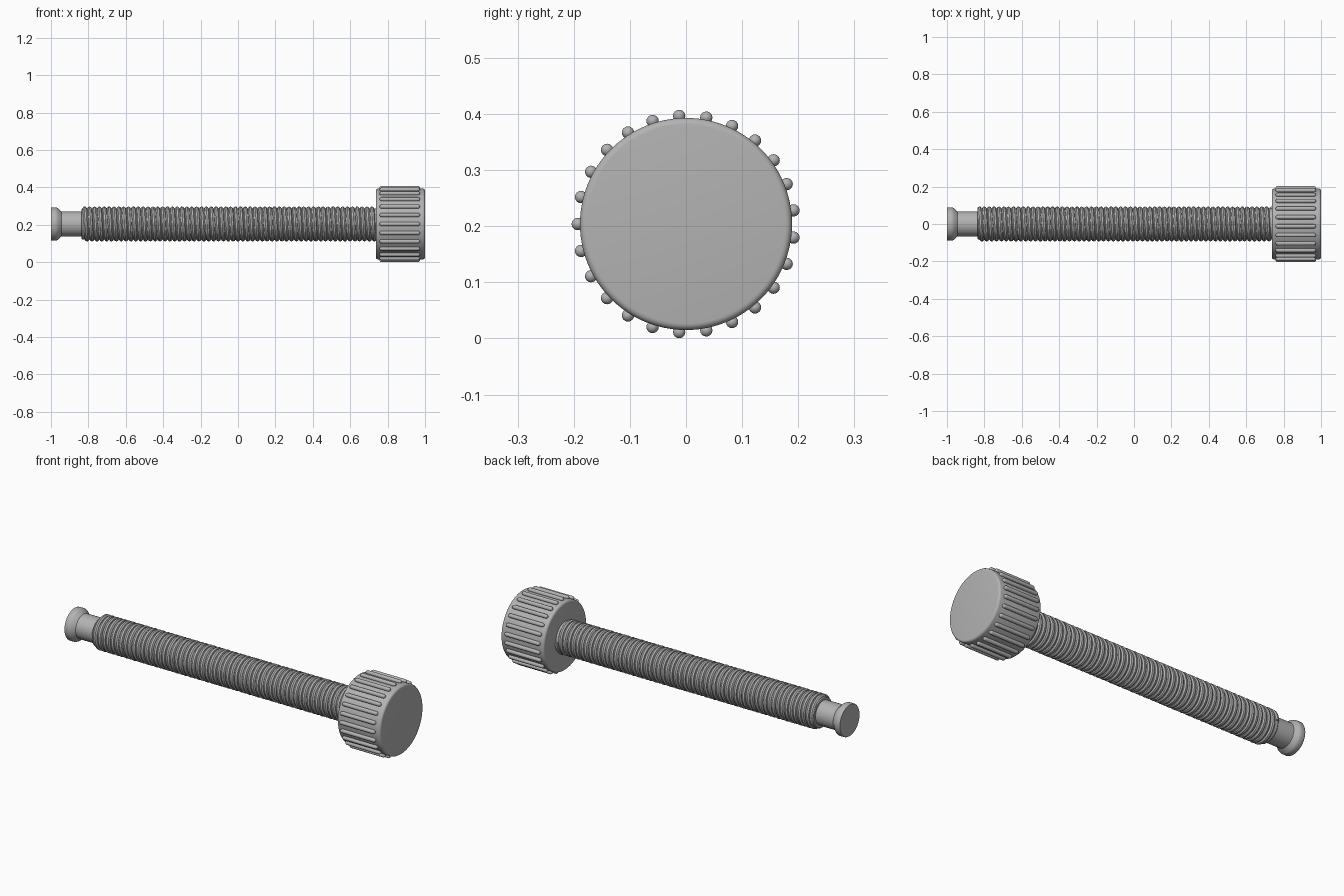
import bpy
from math import sin, cos, pi, radians

if "Cube" in bpy.data.objects:
    bpy.data.objects.remove(bpy.data.objects["Cube"], do_unlink=True)

AXIS_Z = 0.204

steel = bpy.data.materials.new("grey_steel")
steel.use_nodes = True
GREY = (0.45, 0.45, 0.45, 1)
steel.diffuse_color = GREY
steel.node_tree.nodes["Principled BSDF"].inputs["Base Color"].default_value = GREY


def finish(obj, name):
    obj.name = name
    obj.data.materials.append(steel)
    bpy.ops.object.select_all(action="DESELECT")
    obj.select_set(True)
    bpy.context.view_layer.objects.active = obj
    bpy.ops.object.shade_smooth_by_angle(angle=radians(35))


def lathe(name, profile, sides, centre=(0, 0, AXIS_Z)):
    """Turn (x, radius) points about a line along x, with flat end caps."""
    verts = [(x, r * cos(2 * pi * i / sides), r * sin(2 * pi * i / sides))
             for x, r in profile for i in range(sides)]
    faces = [(k * sides + i, (k + 1) * sides + i,
              (k + 1) * sides + (i + 1) % sides, k * sides + (i + 1) % sides)
             for k in range(len(profile) - 1) for i in range(sides)]
    last = (len(profile) - 1) * sides
    faces.append(tuple(range(sides)))
    faces.append(tuple(reversed(range(last, last + sides))))
    mesh = bpy.data.meshes.new(name)
    mesh.from_pydata(verts, [], faces)
    mesh.flip_normals()
    obj = bpy.data.objects.new(name, mesh)
    obj.location = centre
    bpy.context.collection.objects.link(obj)
    finish(obj, name)
    return obj


def rounded_bar(x0, x1, radius, edge, steps=5):
    """Profile of a bar whose end edges are rounded by the given amount."""
    arc = [(edge * (1 - cos(a)), radius - edge * (1 - sin(a)))
           for a in (pi / 2 * i / steps for i in range(steps + 1))]
    return ([(x0 + x, max(r, 0.0005)) for x, r in arc]
            + [(x1 - x, max(r, 0.0005)) for x, r in reversed(arc)])


# Round knob
lathe("knob", rounded_bar(0.737, 1.0, 0.189, 0.012), 96)

# Grip ribs around the knob
RIBS = 25
for i in range(RIBS):
    a = pi + 2 * pi * i / RIBS
    lathe(f"grip_rib_{i + 1}", rounded_bar(0.757, 0.973, 0.011, 0.011), 16,
          (0, 0.193 * cos(a), AXIS_Z + 0.193 * sin(a)))

# Shaft core
lathe("shaft_core", [(-0.838, 0.078), (-0.833, 0.083), (0.745, 0.083)], 48)

# Helical thread wound on the core
TURNS, STEPS, WIRE = 60, 36, 0.0125
START, END = -0.826, 0.735
curve = bpy.data.curves.new("thread", "CURVE")
curve.dimensions = "3D"
curve.bevel_depth = WIRE
curve.bevel_resolution = 2
curve.use_fill_caps = True
spline = curve.splines.new("POLY")
count = TURNS * STEPS + 1
spline.points.add(count - 1)
for i, point in enumerate(spline.points):
    a = 2 * pi * i / STEPS
    point.co = (START + (END - START) * i / (count - 1),
                0.081 * cos(a), 0.081 * sin(a), 1)
coil = bpy.data.objects.new("thread", curve)
coil.location.z = AXIS_Z
bpy.context.collection.objects.link(coil)
bpy.ops.object.select_all(action="DESELECT")
coil.select_set(True)
bpy.context.view_layer.objects.active = coil
bpy.ops.object.convert(target="MESH")
finish(bpy.context.object, "thread")

# Neck and flared tip
lathe("neck", [(-0.96, 0.067), (-0.83, 0.067)], 48)
lathe("tip_flange", [(-1.0, 0.086), (-0.997, 0.088), (-0.972, 0.088),
                     (-0.964, 0.085), (-0.945, 0.067)], 48)
